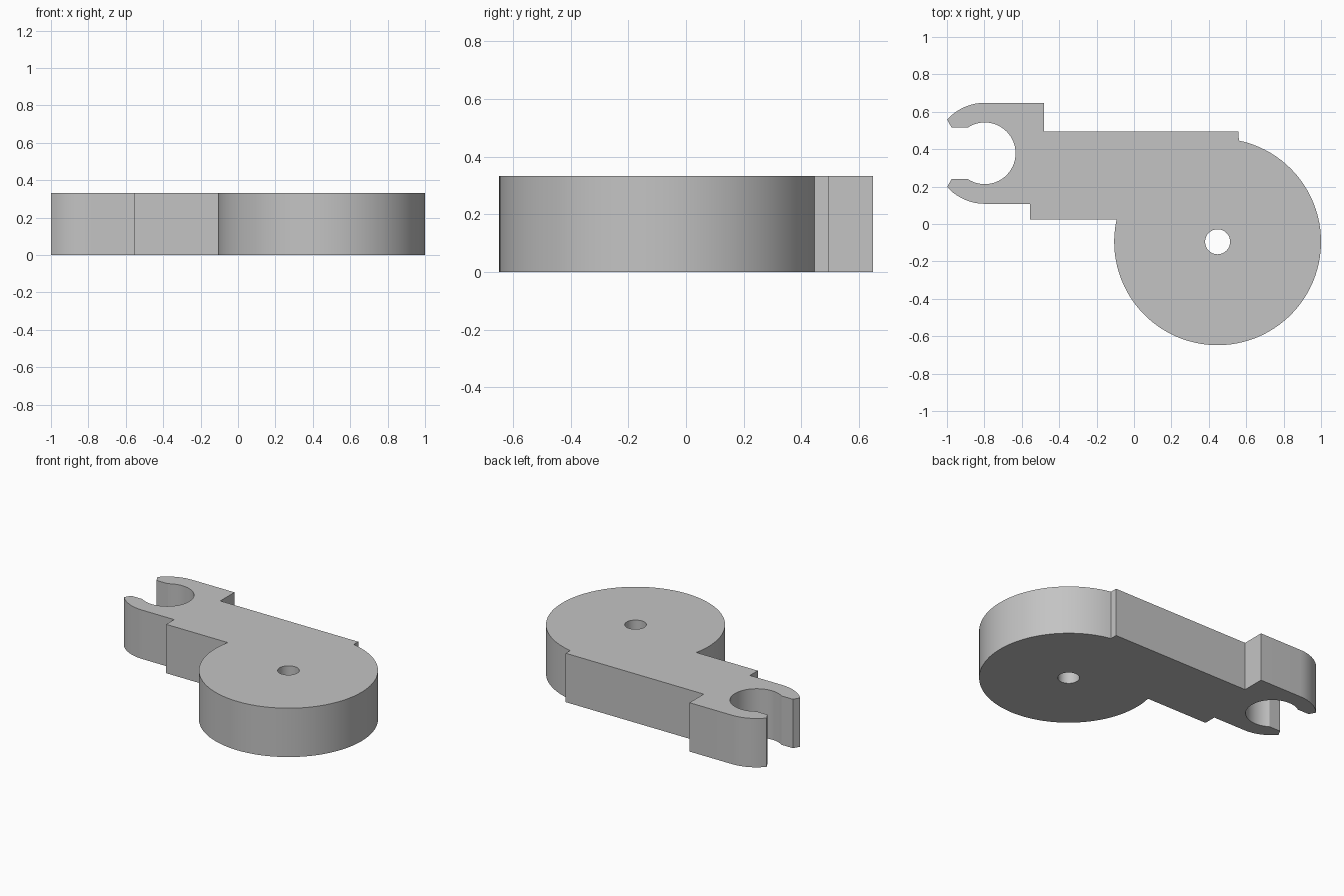
import bpy
import bmesh
from math import radians, degrees, atan2, cos, sin

default = bpy.data.objects.get("Cube")
if default:
    bpy.data.objects.remove(default, do_unlink=True)

HEIGHT = 0.333
DISC, DISC_R, HOLE_R = (0.447, -0.095), 0.553, 0.067
CLIP, CLIP_R, SOCKET_R = (-0.798, 0.378), 0.27, 0.165

grey = bpy.data.materials.new("grey plastic")
grey.use_nodes = True
grey.diffuse_color = (0.55, 0.55, 0.55, 1)
grey.node_tree.nodes["Principled BSDF"].inputs["Base Color"].default_value = grey.diffuse_color


def arc(centre, radius, start, end, count):
    """Points along an arc, angles in degrees."""
    angles = [radians(start + (end - start) * i / count) for i in range(count + 1)]
    return [(centre[0] + radius * cos(a), centre[1] + radius * sin(a)) for a in angles]


def angle_to(centre, point):
    return degrees(atan2(point[1] - centre[1], point[0] - centre[0])) % 360


# Upper jaw tip, mirrored about the clip axis for the lower jaw
jaw_tip = [(-1.0, 0.559), (-0.975, 0.515), (-0.89, 0.515)]
tip_angle = angle_to(CLIP, jaw_tip[0])
mouth_angle = angle_to(CLIP, jaw_tip[2])
lower_tip = [(x, 2 * CLIP[1] - y) for x, y in reversed(jaw_tip)]

# Whole outline, counter-clockwise: arm top, clip, arm bottom, disc
arm_start, arm_end = (0.56, 0.446), (-0.093, 0.023)
outline = [(0.56, 0.495), (-0.48, 0.495), (-0.48, 0.648)]
outline += arc(CLIP, CLIP_R, 90, tip_angle, 10)
outline += jaw_tip[1:2]
outline += arc(CLIP, SOCKET_R, mouth_angle, -mouth_angle, 40)
outline += lower_tip[1:2]
outline += arc(CLIP, CLIP_R, 360 - tip_angle, 270, 10)
outline += [(-0.557, 0.108), (-0.557, 0.023)]
outline += arc(DISC, DISC_R, angle_to(DISC, arm_end),
               360 + angle_to(DISC, arm_start), 72)
hole = arc(DISC, HOLE_R, 0, 360, 32)[:-1]

# Fill the flat profile with its pivot hole, then extrude it
bm = bmesh.new()
edges = []
for loop in (outline, hole):
    verts = [bm.verts.new((x, y, 0)) for x, y in loop]
    edges += [bm.edges.new((v, verts[i - 1])) for i, v in enumerate(verts)]
bmesh.ops.triangle_fill(bm, edges=edges, use_beauty=True)
top = bmesh.ops.extrude_face_region(bm, geom=bm.faces[:], use_keep_orig=True)
bmesh.ops.translate(bm, vec=(0, 0, HEIGHT),
                    verts=[g for g in top["geom"] if isinstance(g, bmesh.types.BMVert)])
bmesh.ops.recalc_face_normals(bm, faces=bm.faces[:])
bmesh.ops.dissolve_limit(bm, angle_limit=radians(0.5),
                         verts=bm.verts[:], edges=bm.edges[:])

mesh = bpy.data.meshes.new("clip_arm")
bm.to_mesh(mesh)
bm.free()
mesh.materials.append(grey)
clip_arm = bpy.data.objects.new("clip_arm", mesh)
bpy.context.collection.objects.link(clip_arm)

# Smooth the round walls and keep the edges sharp
bpy.ops.object.select_all(action="DESELECT")
clip_arm.select_set(True)
bpy.context.view_layer.objects.active = clip_arm
bpy.ops.object.shade_smooth_by_angle(angle=radians(20))
